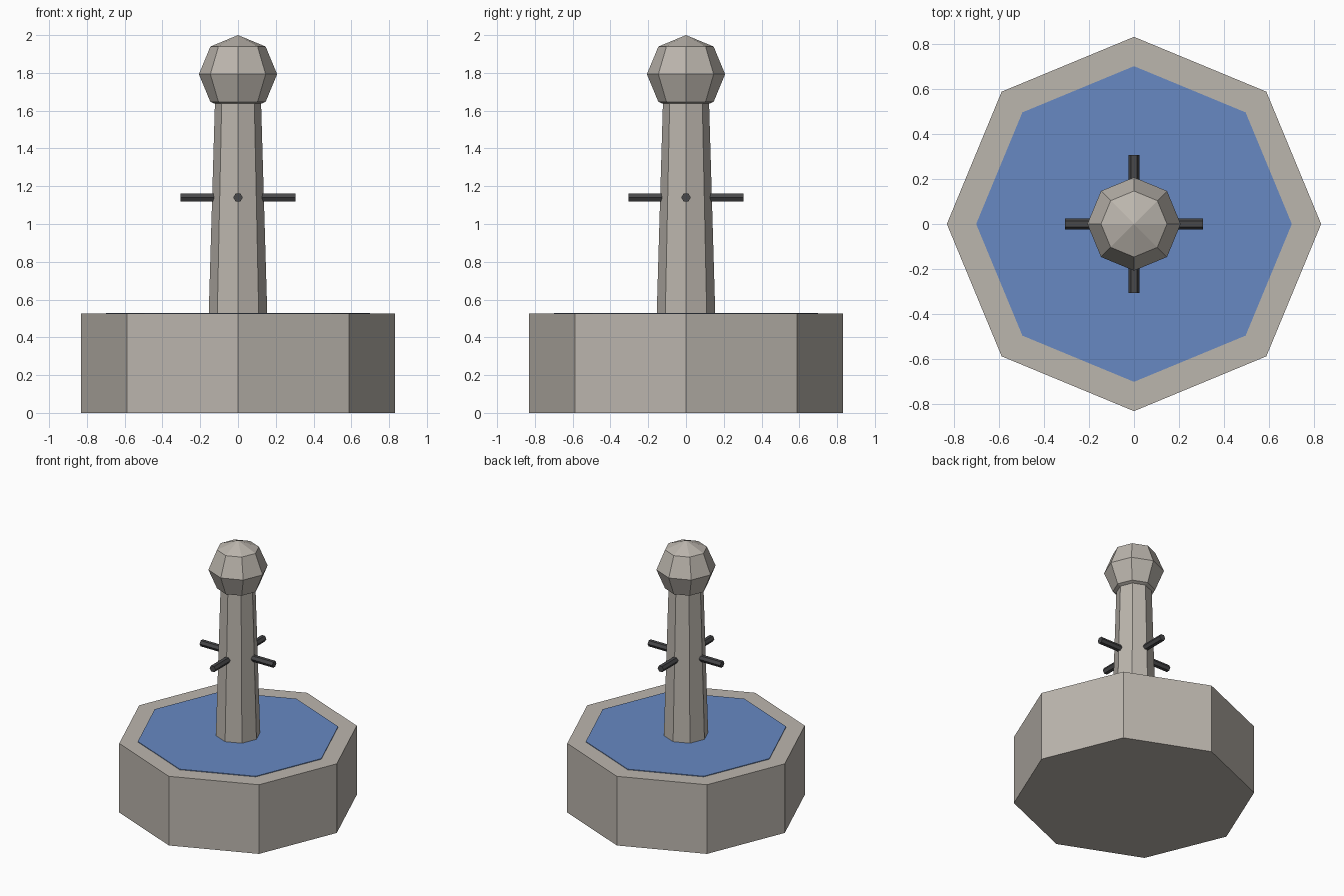
import bpy
from math import pi
from mathutils import Matrix

cube = bpy.data.objects.get("Cube")
if cube:
    bpy.data.objects.remove(cube, do_unlink=True)


def material(name, r, g, b):
    mat = bpy.data.materials.new(name)
    mat.use_nodes = True
    mat.diffuse_color = (r, g, b, 1)
    mat.node_tree.nodes["Principled BSDF"].inputs["Base Color"].default_value = (r, g, b, 1)
    return mat


def finish(name, mat):
    obj = bpy.context.object
    obj.name = obj.data.name = name
    obj.data.materials.append(mat)
    return obj


def prism(name, mat, sides, bottom, top, z0, z1):
    """Upright, optionally tapered prism with a corner on the +x axis."""
    bpy.ops.mesh.primitive_cone_add(vertices=sides, radius1=bottom, radius2=top,
                                    depth=z1 - z0, location=(0, 0, (z0 + z1) / 2))
    return finish(name, mat)


stone = material("warm grey stone", 0.50, 0.465, 0.42)
water_blue = material("water blue", 0.135, 0.25, 0.54)
iron = material("dark iron", 0.065, 0.065, 0.068)

# Octagonal basin with a thin sheet of water on top
prism("basin", stone, 8, 0.83, 0.83, 0, 0.525)
prism("water", water_blue, 8, 0.70, 0.70, 0.522, 0.53)

# Tapered column and faceted ball finial
prism("column", stone, 8, 0.155, 0.122, 0.525, 1.645)
bpy.ops.mesh.primitive_uv_sphere_add(segments=8, ring_count=4, radius=0.207,
                                     location=(0, 0, 1.793))
finish("finial", stone)

# Four hexagonal spouts, each with a corner pointing up
for i, side in enumerate(("left", "back", "right", "front")):
    bpy.ops.mesh.primitive_cylinder_add(vertices=6, radius=0.025, depth=0.225)
    spout = finish("spout_" + side, iron)
    lay_down = Matrix.Rotation(pi / 2, 4, "Y") @ Matrix.Rotation(pi / 2, 4, "Z")
    turn_corner = Matrix.Rotation(pi / 2, 4, "X")
    place = Matrix.Translation((0.1925, 0, 1.14))
    spout.matrix_world = Matrix.Rotation(i * pi / 2, 4, "Z") @ place @ turn_corner @ lay_down
